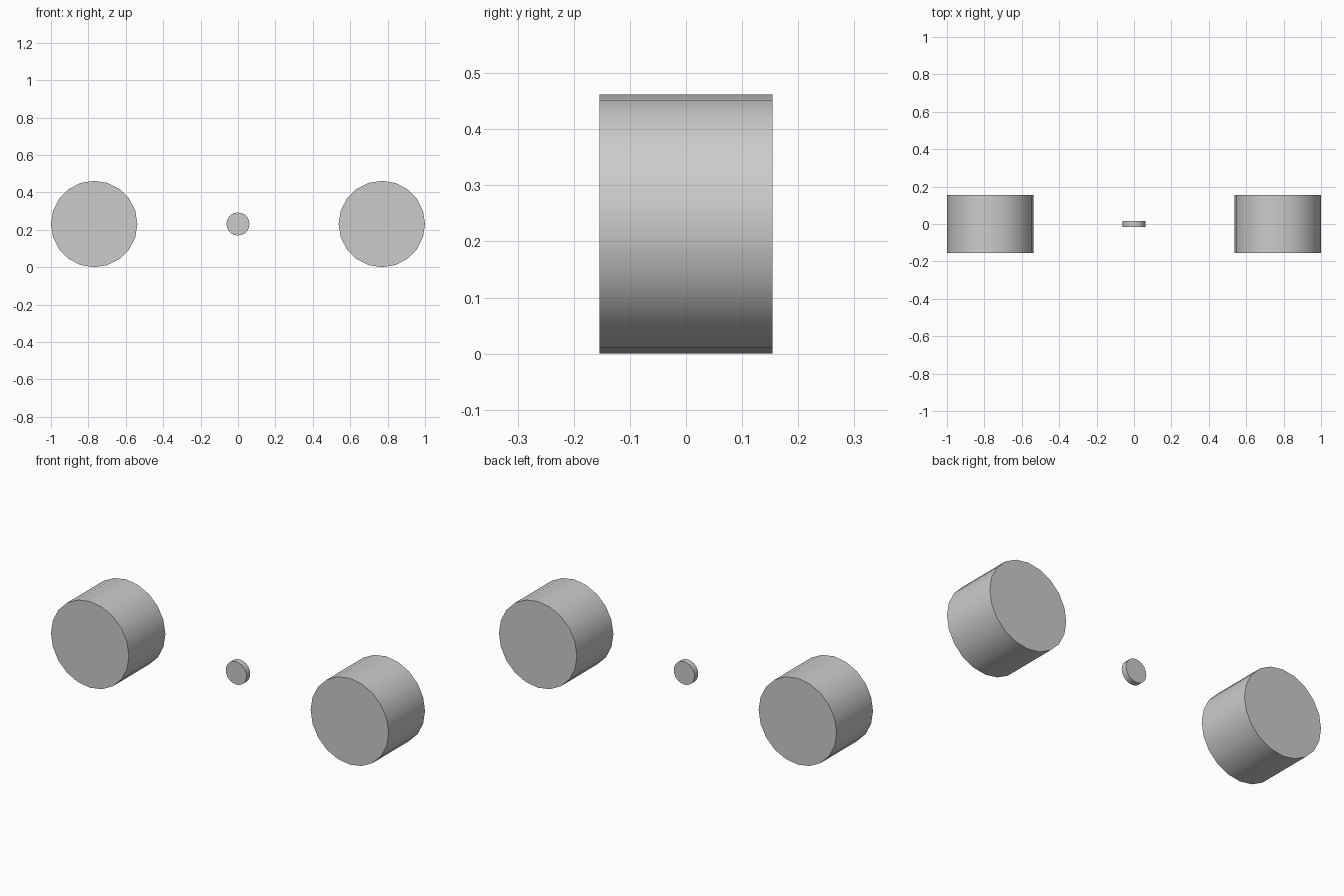
import bpy, math

if "Cube" in bpy.data.objects:
    bpy.data.objects.remove(bpy.data.objects["Cube"])

RADIUS = 0.231


def disc(name, x, radius, depth):
    # 20-sided cylinder lying along the y axis
    bpy.ops.mesh.primitive_cylinder_add(
        vertices=20, radius=radius, depth=depth,
        location=(x, 0, RADIUS), rotation=(math.pi / 2, 0, 0))
    ob = bpy.context.object
    ob.name = name
    bpy.ops.object.transform_apply(location=False, rotation=True, scale=True)
    bpy.ops.object.shade_smooth_by_angle(angle=math.radians(30))
    return ob


# Pair of wide outer wheels
for side, sign in (("left", -1), ("right", 1)):
    disc(side + "_wheel", sign * (1 - RADIUS), RADIUS, 0.308)

# Thin centre disc
disc("centre_disc", 0, 0.0615, 0.031)
